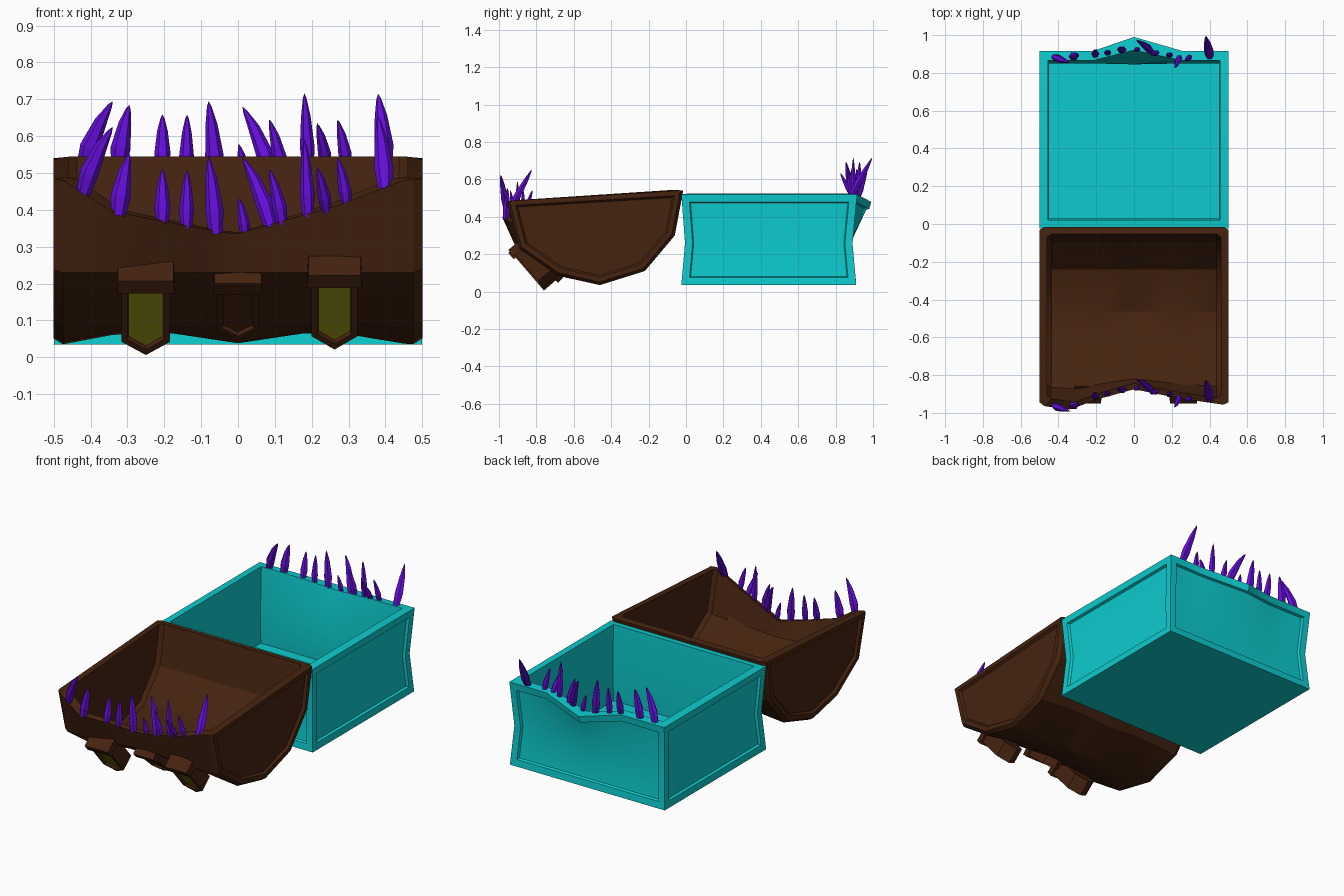
import bpy, bmesh, math
from mathutils import Vector

if "Cube" in bpy.data.objects:
    bpy.data.objects.remove(bpy.data.objects["Cube"])


def material(name, rgb):
    m = bpy.data.materials.new(name)
    m.diffuse_color = (*rgb, 1)
    m.use_nodes = True
    m.node_tree.nodes["Principled BSDF"].inputs["Base Color"].default_value = m.diffuse_color
    return m


CYAN = material("cyan", (0.004, 0.60, 0.62))
BROWN = material("dark brown", (0.06, 0.017, 0.005))
PURPLE = material("purple", (0.127, 0.004, 0.70))
OLIVE = material("olive", (0.21, 0.19, 0.005))


def finish(bm, name, mats, angle=None):
    me = bpy.data.meshes.new(name)
    bm.to_mesh(me)
    bm.free()
    ob = bpy.data.objects.new(name, me)
    bpy.context.collection.objects.link(ob)
    for m in mats:
        me.materials.append(m)
    if angle:
        bpy.ops.object.select_all(action='DESELECT')
        ob.select_set(True)
        bpy.context.view_layer.objects.active = ob
        bpy.ops.object.shade_smooth_by_angle(angle=math.radians(angle))
    return ob


def interp(table, x):
    for (x0, a), (x1, b) in zip(table, table[1:]):
        if x <= x1:
            return a + (b - a) * (x - x0) / (x1 - x0)
    return table[-1][1]


# ---- Chest base: lofted open box with pinched walls and a flared lip ----
def base_ring(bm, z, half, front, back, bump=0, dip=0):
    pts = [(-half, front, z), (half, front, z), (half, back, z), (0.26, back, z),
           (0, back + bump, z - dip), (-0.22, back, z), (-half, back, z)]
    return [bm.verts.new(p) for p in pts]


bm = bmesh.new()
rings = [base_ring(bm, 0.035, 0.50, -0.025, 0.91),
         base_ring(bm, 0.26, 0.485, -0.005, 0.89, 0.005),
         base_ring(bm, 0.52, 0.50, -0.025, 0.915, 0.075, 0.04),
         base_ring(bm, 0.525, 0.455, 0.02, 0.865, 0.055, 0.04),
         base_ring(bm, 0.26, 0.45, 0.03, 0.85, -0.005),
         base_ring(bm, 0.08, 0.455, 0.02, 0.86, -0.005)]
walls = {"front": [], "right": [], "back": [], "left": []}
for i, (a, b) in enumerate(zip(rings, rings[1:])):
    for j in range(7):
        k = (j + 1) % 7
        f = bm.faces.new((a[j], a[k], b[k], b[j]))
        if i < 2:
            walls["front" if j == 0 else "right" if j == 1 else
                  "left" if j == 6 else "back"].append(f)
bm.faces.new(rings[0][::-1])
bm.faces.new(rings[-1])
bmesh.ops.recalc_face_normals(bm, faces=bm.faces)
for faces in walls.values():
    bmesh.ops.inset_region(bm, faces=faces, thickness=0.04, use_even_offset=True)
    bmesh.ops.inset_region(bm, faces=faces, thickness=0.006, depth=-0.014,
                           use_even_offset=True)
finish(bm, "chest_base", [CYAN], 25)

# ---- Lid: turned-over dome whose front edge dips into a mouth ----
MOUTH_Z = [(-0.5, 0.485), (-0.45, 0.475), (-0.34, 0.395), (-0.05, 0.34), (0, 0.335),
           (0.28, 0.415), (0.45, 0.48), (0.5, 0.485)]
MOUTH_Y = [(-0.5, -0.96), (-0.35, -0.985), (-0.2, -0.93), (0, -0.875),
           (0.25, -0.925), (0.5, -0.96)]
BELLY = [(-0.5, 0), (-0.46, 0), (-0.32, 0.03), (-0.18, 0.03), (0, 0.003),
         (0.18, 0.03), (0.32, 0.03), (0.46, 0), (0.5, 0)]
COLS = [-0.5, -0.475, -0.34, -0.18, -0.05, 0, 0.05, 0.18, 0.28, 0.45, 0.475, 0.5]


def lid_column(x, inner):
    ty, tz, add = interp(MOUTH_Y, x), interp(MOUTH_Z, x), interp(BELLY, x)
    p = [(ty, tz), (-0.9 + (ty + 0.97) * 0.55, 0.23),
         (-0.69 + (ty + 0.97) * 0.4, 0.085 + add), (-0.46, 0.035 + add),
         (-0.22, 0.11 + add * 0.5), (-0.06, 0.30), (-0.015, 0.54)]
    edge = abs(x) > 0.49          # outermost columns shrink to round the corners
    out = []
    for i, (y, z) in enumerate(p):
        s = 0.92 if inner else 1.0
        if edge:
            s -= 0.035
        y = -0.49 + (y + 0.49) * s
        if 0 < i < 6:
            z += (0.5 - z) * ((0.09 if inner else 0) + (0.035 if edge else 0))
        elif inner:
            z += 0.004
        out.append((x * (0.92 if inner else 1.0), y, z))
    return out


bm = bmesh.new()
loops, caps = [], []
for inner in (False, True):
    grid = [[bm.verts.new(p) for p in lid_column(x, inner)] for x in COLS]
    for a, b in zip(grid, grid[1:]):
        for i in range(6):
            bm.faces.new((a[i], a[i + 1], b[i + 1], b[i]))
    ends = [bm.faces.new(grid[0]), bm.faces.new(grid[-1][::-1])]
    if not inner:
        caps = ends
    loops.append([c[0] for c in grid] + [c[-1] for c in reversed(grid)])
n = len(loops[0])
for j in range(n):                # rim between outer and inner shells
    k = (j + 1) % n
    bm.faces.new((loops[0][j], loops[0][k], loops[1][k], loops[1][j]))
bmesh.ops.recalc_face_normals(bm, faces=bm.faces)
for f in caps:                    # recessed side panels
    bmesh.ops.inset_region(bm, faces=[f], thickness=0.025, use_even_offset=True)
    bmesh.ops.inset_region(bm, faces=[f], thickness=0.01, depth=-0.014,
                           use_even_offset=True)
finish(bm, "lid", [BROWN], 28)


# ---- Eyes and lock: pointed blocks leaning on the lid with a brow on top ----
def prism(name, outline, origin, down, depth, lift=0, fill=None, border=0.018):
    d = Vector((0, *down)).normalized()
    nrm = Vector((0, d.z, -d.y))
    o = Vector(origin) + nrm * lift
    bm = bmesh.new()
    face = bm.faces.new([bm.verts.new(o + Vector((x, 0, 0)) + d * t) for x, t in outline])
    back = bmesh.ops.extrude_face_region(bm, geom=[face])
    moved = [v for v in back["geom"] if isinstance(v, bmesh.types.BMVert)]
    bmesh.ops.translate(bm, verts=moved, vec=-nrm * depth)
    if not face.is_valid:
        face = None
    bmesh.ops.recalc_face_normals(bm, faces=bm.faces)
    bm.faces.ensure_lookup_table()
    front = max(bm.faces, key=lambda f: f.normal.dot(nrm))
    if fill:
        bmesh.ops.inset_region(bm, faces=[front], thickness=border, use_even_offset=True)
        bmesh.ops.inset_region(bm, faces=[front], thickness=0.003, depth=-0.012,
                               use_even_offset=True)
        front.material_index = 1
    finish(bm, name, [BROWN, fill or BROWN])


def badge(name, origin, down, half, length, depth, fill, border):
    shield = [(-half, 0), (half, 0), (half, length * 0.82), (0, length),
              (-half, length * 0.82)]
    prism(name, shield, origin, down, depth, 0, fill, border)
    w = half + 0.009
    prism(name + "_brow", [(-w, -0.015), (w, -0.015), (w + 0.003, 0.03), (-w - 0.003, 0.03)],
          origin, down, depth * 0.9, 0.014)


badge("left_eye", (-0.25, -0.93, 0.205), (0.65, -0.76), 0.066, 0.262, 0.09, OLIVE, 0.016)
badge("right_eye", (0.262, -0.93, 0.22), (0.65, -0.76), 0.062, 0.262, 0.09, OLIVE, 0.016)
badge("lock", (0, -0.855, 0.20), (0.74, -0.66), 0.055, 0.23, 0.06, BROWN, 0.012)

# ---- Teeth: base x, tip x, height, tip y shift, radius ----
TEETH = [(-0.42, -0.34, 0.18, -0.03, 0.026), (-0.325, -0.295, 0.17, 0.01, 0.027),
         (-0.205, -0.205, 0.15, 0.03, 0.022), (-0.14, -0.138, 0.16, 0.01, 0.020),
         (-0.06, -0.08, 0.21, 0.01, 0.025), (0.02, 0.002, 0.10, -0.01, 0.016),
         (0.09, 0.012, 0.19, 0.06, 0.024), (0.12, 0.085, 0.15, -0.01, 0.020),
         (0.19, 0.18, 0.21, 0.0, 0.020), (0.24, 0.215, 0.12, -0.06, 0.018),
         (0.295, 0.27, 0.13, -0.02, 0.018), (0.40, 0.38, 0.20, 0.11, 0.026)]


def tooth(bm, base, tip, r):
    axis = tip - base
    u = axis.cross(Vector((0, 1, 0))).normalized()
    v = axis.cross(u).normalized()
    bow = Vector((0.12 * (base.x - tip.x), 0, 0))
    rings = []
    for t, s in ((0, 0.75), (0.3, 1.0), (0.7, 0.65), (0.93, 0.25)):
        c = base + axis * t + bow * math.sin(math.pi * t)
        rings.append([bm.verts.new(c + (u * math.cos(a) + v * 0.8 * math.sin(a)) * r * s)
                      for a in (math.tau * k / 6 for k in range(6))])
    top = bm.verts.new(tip)
    for a, b in zip(rings, rings[1:]):
        for k in range(6):
            bm.faces.new((a[k], a[k - 1], b[k - 1], b[k]))
    for k in range(6):
        bm.faces.new((rings[-1][k], rings[-1][k - 1], top))
    bm.faces.new(rings[0])


for name, on_lid in (("lid_teeth", True), ("base_teeth", False)):
    bm = bmesh.new()
    for bx, tx, h, dy, r in TEETH:
        if on_lid:
            base = Vector((bx, interp(MOUTH_Y, bx) + 0.012, interp(MOUTH_Z, bx) - 0.008))
        else:
            mid = max(0, 1 - abs(bx) / 0.24)
            base = Vector((bx, 0.885 + 0.045 * mid, 0.515 - 0.04 * mid))
        tooth(bm, base, base + Vector((tx - bx, dy, h)), r)
    bmesh.ops.recalc_face_normals(bm, faces=bm.faces)
    finish(bm, name, [PURPLE])
